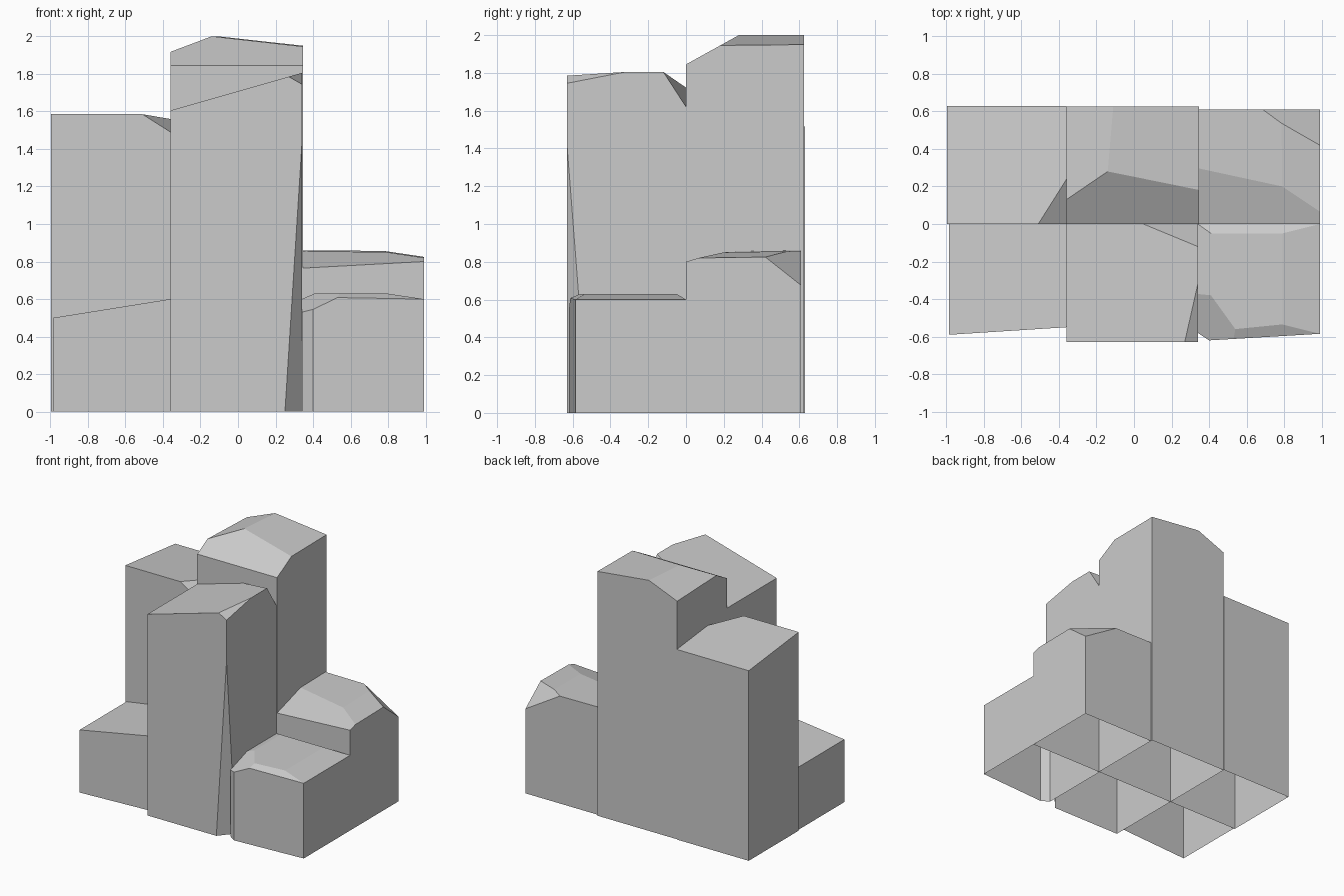
import bpy
import bmesh
from mathutils import Vector
from mathutils.geometry import normal

if "Cube" in bpy.data.objects:
    bpy.data.objects.remove(bpy.data.objects["Cube"])

# Single stone colour
stone = bpy.data.materials.new("stone_grey")
stone.use_nodes = True
stone.diffuse_color = (0.6, 0.6, 0.6, 1)
stone.node_tree.nodes["Principled BSDF"].inputs["Base Color"].default_value = stone.diffuse_color


def rect(x0, x1, y0, y1):
    return [(x0, y0), (x1, y0), (x1, y1), (x0, y1)]


def rock(name, outline, *cuts):
    """Tall prism trimmed by planes (three points each), open underneath."""
    bm = bmesh.new()
    base = bm.faces.new([bm.verts.new((x, y, 0)) for x, y in outline])
    grown = bmesh.ops.extrude_face_region(bm, geom=[base], use_keep_orig=True)
    for v in grown["geom"]:
        if isinstance(v, bmesh.types.BMVert):
            v.co.z = 2.5
    centre = sum((Vector((x, y, 0)) for x, y in outline), Vector()) / len(outline)
    for points in cuts:
        a, b, c = (Vector(p) for p in points)
        n = normal(a, b, c)
        if n.dot(centre - a) > 0:
            n.negate()
        cut = bmesh.ops.bisect_plane(
            bm, geom=bm.verts[:] + bm.edges[:] + bm.faces[:], dist=1e-5,
            plane_co=a, plane_no=n, clear_outer=True)
        rim = [e for e in cut["geom_cut"] if isinstance(e, bmesh.types.BMEdge)]
        bmesh.ops.contextual_create(bm, geom=rim)
    bmesh.ops.recalc_face_normals(bm, faces=bm.faces[:])
    floor = [f for f in bm.faces if all(abs(v.co.z) < 1e-4 for v in f.verts)]
    bmesh.ops.delete(bm, geom=floor, context="FACES_ONLY")
    mesh = bpy.data.meshes.new(name)
    bm.to_mesh(mesh)
    bm.free()
    mesh.materials.append(stone)
    bpy.context.collection.objects.link(bpy.data.objects.new(name, mesh))


# Back row: sloping top, then chipped corner
rock("back_right_rock", rect(-0.995, -0.36, 0, 0.63),
     [(-1, 0, 1.585), (0, 0, 1.585), (0, 0.63, 1.517)],
     [(-0.51, 0, 1.585), (-0.36, 0.24, 1.56), (-0.36, 0, 1.49)])

# Tallest rock: front slope and two roof planes
rock("back_middle_rock", rect(-0.36, 0.345, 0, 0.625),
     [(-0.36, 0, 1.845), (0.35, 0, 1.845), (-0.14, 0.28, 2)],
     [(-0.14, 0.28, 2), (0.35, 0.18, 1.945), (-0.11, 0.63, 2)],
     [(-0.14, 0.28, 2), (-0.36, 0.13, 1.917), (-0.11, 0.63, 2)])

# Low back rock: top, side slope, front slope, chipped back corner
rock("back_left_rock", rect(0.345, 0.99, 0, 0.61),
     [(0.35, 0.3, 0.855), (0.79, 0.2, 0.85), (0.79, 0.52, 0.855)],
     [(0.79, 0.2, 0.85), (0.99, 0.06, 0.82), (0.99, 0.42, 0.825)],
     [(0.35, 0, 0.765), (0.99, 0, 0.80), (0.79, 0.2, 0.85)],
     [(0.99, 0.42, 0.825), (0.99, 0.61, 0.675), (0.69, 0.61, 0.855)])

# Front row
rock("front_right_rock",
     [(-0.985, -0.59), (-0.36, -0.55), (-0.36, 0), (-0.985, 0)],
     [(-0.985, 0, 0.5), (-0.36, 0, 0.6), (-0.36, -0.5, 0.6)])

# Front column: top, two chipped top corners, long corner facet
rock("front_middle_rock", rect(-0.36, 0.34, -0.63, 0),
     [(-0.36, 0, 1.605), (0.34, 0, 1.805), (0.34, -0.5, 1.805)],
     [(0.27, -0.63, 1.785), (0.34, -0.32, 1.805), (0.34, -0.63, 1.745)],
     [(0.05, 0, 1.722), (0.34, -0.12, 1.805), (0.34, 0, 1.62)],
     [(0.25, -0.63, 0), (0.34, -0.63, 1.42), (0.34, -0.52, 0)])

# Low front rock: flat top, then slopes on right, back, left, front and corner
rock("front_left_rock",
     [(0.34, -0.58), (0.40, -0.62), (0.99, -0.585), (0.99, 0), (0.34, 0)],
     [(0, 0, 0.63), (1, 0, 0.63), (0, 1, 0.63)],
     [(0.79, -0.05, 0.63), (0.79, -0.535, 0.63), (0.99, 0, 0.6)],
     [(0.41, -0.05, 0.63), (0.79, -0.05, 0.63), (0.99, 0, 0.6)],
     [(0.41, -0.05, 0.63), (0.41, -0.38, 0.63), (0.34, 0, 0.6)],
     [(0.54, -0.56, 0.63), (0.79, -0.535, 0.63), (0.99, -0.585, 0.6)],
     [(0.41, -0.38, 0.63), (0.54, -0.56, 0.63), (0.40, -0.62, 0.545)])
